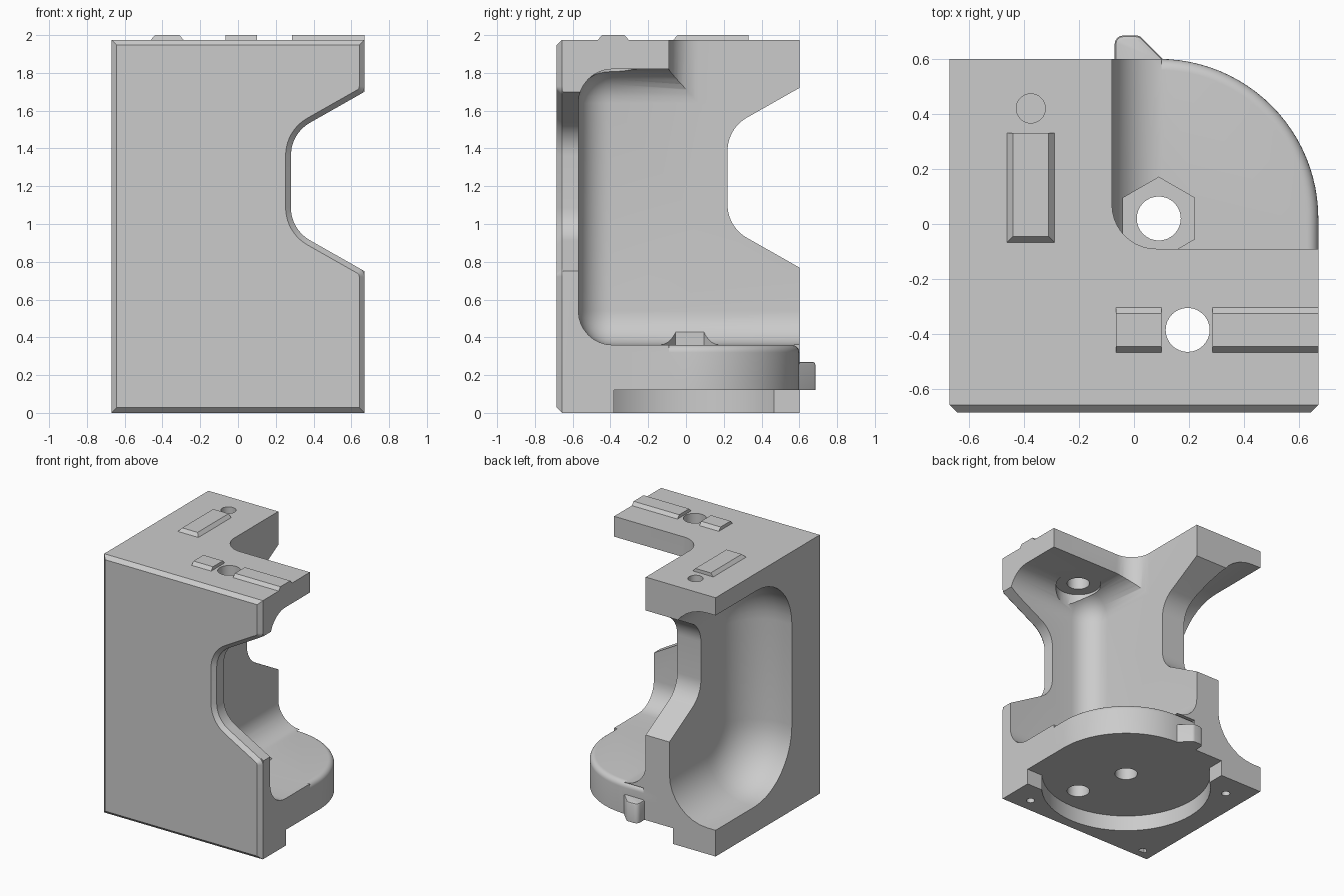
import bpy, bmesh, math
from mathutils import Vector

cube = bpy.data.objects.get("Cube")
if cube:
    bpy.data.objects.remove(cube, do_unlink=True)

grey = bpy.data.materials.new("light_grey")
grey.use_nodes = True
grey.diffuse_color = (0.6, 0.6, 0.6, 1)
grey.node_tree.nodes["Principled BSDF"].inputs["Base Color"].default_value = (0.6, 0.6, 0.6, 1)


def rounded(corners, steps=10):
    """Outline from (u, v) or (u, v, radius) corners."""
    out, n = [], len(corners)
    for i, c in enumerate(corners):
        p = Vector(c[:2])
        if len(c) == 2:
            out.append(p)
            continue
        a = (Vector(corners[i - 1][:2]) - p).normalized()
        b = (Vector(corners[(i + 1) % n][:2]) - p).normalized()
        half = a.angle(b) / 2
        centre = p + (a + b).normalized() * (c[2] / math.sin(half))
        start = p + a * (c[2] / math.tan(half)) - centre
        end = p + b * (c[2] / math.tan(half)) - centre
        sweep = math.pi - 2 * half
        for k in range(steps + 1):
            t = k / steps
            out.append(centre + (start * math.sin((1 - t) * sweep)
                                 + end * math.sin(t * sweep)) / math.sin(sweep))
    return out


def circle(u, v, r, n=48, turn=0.0):
    return [Vector((u + r * math.cos(turn + math.tau * k / n),
                    v + r * math.sin(turn + math.tau * k / n))) for k in range(n)]


def finish(name, bm):
    bmesh.ops.recalc_face_normals(bm, faces=bm.faces)
    mesh = bpy.data.meshes.new(name)
    bm.to_mesh(mesh)
    bm.free()
    mesh.materials.append(grey)
    ob = bpy.data.objects.new(name, mesh)
    bpy.context.collection.objects.link(ob)
    return ob


def prism(name, outline, axis, cap, far, bevel=0, segments=6):
    """Extrude an outline along an axis; the cap end may be bevelled."""
    place = {"x": lambda u, v, w: (w, u, v),
             "y": lambda u, v, w: (u, w, v),
             "z": lambda u, v, w: (u, v, w)}[axis]
    bm = bmesh.new()
    near = [bm.verts.new(place(p[0], p[1], cap)) for p in outline]
    back = [bm.verts.new(place(p[0], p[1], far)) for p in outline]
    n = len(outline)
    top = bm.faces.new(near)
    bm.faces.new(back[::-1])
    for i in range(n):
        j = (i + 1) % n
        bm.faces.new((near[j], near[i], back[i], back[j]))
    bmesh.ops.recalc_face_normals(bm, faces=bm.faces)
    if bevel:
        bmesh.ops.bevel(bm, geom=list(top.edges), offset=bevel, segments=segments,
                        profile=0.5, affect="EDGES", clamp_overlap=False)
    return finish(name, bm)


def box(name, lo, hi, bevel=0):
    bm = bmesh.new()
    bmesh.ops.create_cube(bm, size=1)
    for v in bm.verts:
        v.co = [lo[i] + (v.co[i] + 0.5) * (hi[i] - lo[i]) for i in range(3)]
    if bevel:
        bmesh.ops.bevel(bm, geom=list(bm.edges), offset=bevel, segments=8,
                        profile=0.5, affect="EDGES")
    return finish(name, bm)


def combine(target, tool, operation="DIFFERENCE"):
    mod = target.modifiers.new("shape", "BOOLEAN")
    mod.operation, mod.solver, mod.object = operation, "EXACT", tool
    bpy.context.view_layer.objects.active = target
    bpy.ops.object.modifier_apply(modifier=mod.name)
    bpy.data.objects.remove(tool, do_unlink=True)


def drill(target, x, y, r, lo, hi, n=32, turn=0.0):
    combine(target, prism("drill", circle(x, y, r, n, turn), "z", lo, hi))


CX, CY = 0.09, 0.02      # axis of the round base
TOP = 1.975

# Main block with the large rounded inner pocket
body = box("bracket_body", (-0.67, -0.65, 0), (0.67, 0.6, TOP))
combine(body, box("inner_pocket", (-0.08, -0.57, 0.36), (1.6, 1.6, 1.82), 0.18))
combine(body, prism("top_notch", rounded([(-0.08, -0.09, 0.16), (1.5, -0.09),
                                          (1.5, 1.5), (-0.08, 1.5)]), "z", 1.0, 2.5))
combine(body, box("base_clearance", (-0.06, -0.09, -0.5), (1.5, 1.5, 0.36)))

# Flared side openings in the front wall and the middle web
combine(body, prism("front_opening", rounded([(1, 0.563), (1, 1.887), (0.28, 1.479, 0.2),
                                              (0.28, 0.971, 0.2)]), "y", -1, -0.3))
combine(body, prism("web_opening", rounded([(1, 0.543), (1, 1.947), (0.22, 1.505, 0.2),
                                            (0.22, 0.985, 0.2)]), "x", -1, 0.3))

# Round base with a softened upper edge
arc = [(CX + 0.58 * math.cos(math.pi / 2 * k / 24), CY + 0.58 * math.sin(math.pi / 2 * k / 24))
       for k in range(25)]
base = prism("round_base", [(-0.2, -0.3), (0.67, -0.3)] + arc + [(-0.2, 0.6)],
             "z", 0.36, 0, 0.04)
combine(body, base, "UNION")

# Outer pocket on the left wall
combine(body, prism("outer_pocket", rounded([(-0.32, 0.2, 0.45), (1.6, 0.2), (1.6, 1.84),
                                             (-0.32, 1.84, 0.42)]), "x", -0.28, -1.3, 0.32, 8))

# Underside recess: disc plus squared exits
combine(body, prism("recess_disc", circle(CX, CY, 0.6, 64), "z", -0.5, 0.12))
combine(body, prism("recess_exit", rounded([(-0.31, 1), (-0.31, 0.1), (0.1, -0.38),
                                            (1, -0.38), (1, 1)]), "z", -0.5, 0.12))

# Holes, hexagonal nut seat and spot face
drill(body, CX, CY, 0.15, 0.22, 0.6, 6, math.pi / 2)
drill(body, CX, CY, 0.08, -0.5, 0.6)
drill(body, 0.195, -0.385, 0.16, 1.5, 1.825)
drill(body, 0.195, -0.385, 0.08, -0.5, 2.5)
drill(body, -0.375, 0.42, 0.053, 1.88, 2.5)
for x, y in ((0.5, -0.55), (-0.57, -0.585), (-0.5, 0.42)):
    drill(body, x, y, 0.03, -0.5, 0.15, 20)

# Chamfered front plate
front = prism("front_plate", rounded([(-0.67, 0), (0.67, 0), (0.67, 0.75, 0.05),
                                      (0.28, 0.971, 0.2), (0.28, 1.479, 0.2),
                                      (0.67, 1.7, 0.05), (0.67, TOP), (-0.67, TOP)]),
              "y", -0.685, -0.6, 0.028, 1)
combine(body, front, "UNION")

# Clip on the back edge
clip = prism("back_clip", rounded([(-0.07, 0.55), (-0.07, 0.685, 0.03), (0.02, 0.685, 0.03),
                                   (0.11, 0.595), (0.11, 0.55)], 4), "z", 0.27, 0.12, 0.015, 2)
combine(body, clip, "UNION")


# Raised keys on the top
def key(name, x0, x1, y0, y1, slope_x, slope_y0, slope_y1):
    ob = box(name, (x0, y0, TOP - 0.01), (x1, y1, 2.0))
    for v in ob.data.vertices:
        if v.co.z > 1.99:
            v.co.x += slope_x if v.co.x < (x0 + x1) / 2 else -slope_x
            v.co.y += slope_y0 if v.co.y < (y0 + y1) / 2 else -slope_y1
    return ob


key("long_key", -0.47, -0.28, -0.075, 0.33, 0.03, 0.03, 0)
key("short_cross_key", -0.065, 0.1, -0.475, -0.295, 0, 0.03, 0.03)
key("long_cross_key", 0.285, 0.67, -0.475, -0.295, 0, 0.03, 0.03)

# Smooth the fillets while keeping edges crisp
bpy.ops.object.select_all(action="DESELECT")
body.select_set(True)
bpy.context.view_layer.objects.active = body
bpy.ops.object.shade_smooth_by_angle(angle=math.radians(30))
